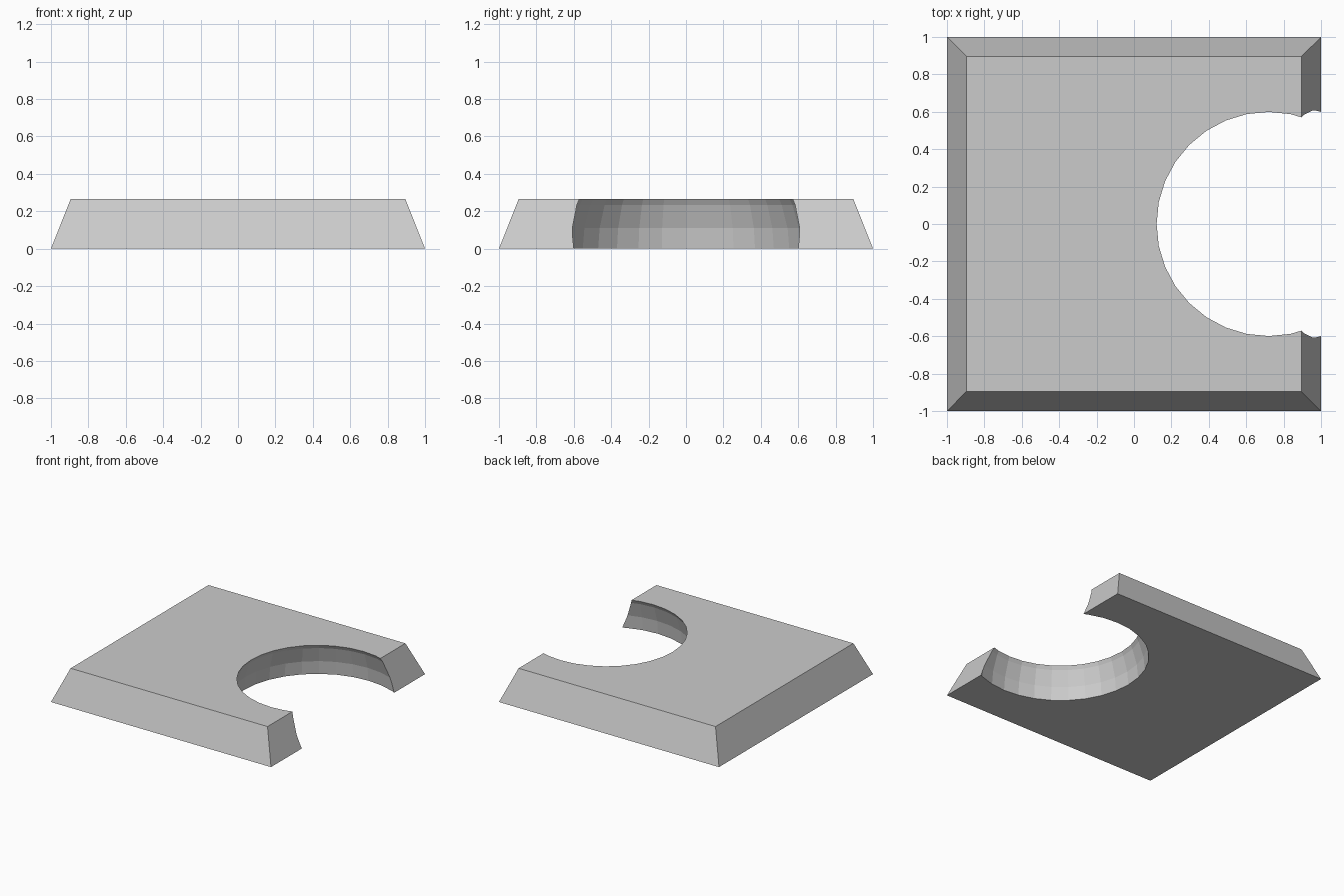
import bpy, bmesh

if "Cube" in bpy.data.objects:
    bpy.data.objects.remove(bpy.data.objects["Cube"])

HEIGHT = 0.265
TOP_SCALE = 0.895

# Square slab with sloping sides
bpy.ops.mesh.primitive_cube_add(size=2, location=(0, 0, 0))
slab = bpy.context.object
slab.name = "slab"
for v in slab.data.vertices:
    top = v.co.z > 0
    s = TOP_SCALE if top else 1.0
    v.co = (v.co.x * s, v.co.y * s, HEIGHT if top else 0.0)

# Low-poly sphere that scoops out the round notch
bpy.ops.mesh.primitive_uv_sphere_add(segments=32, ring_count=16, radius=0.666,
                                     location=(0.72, 0, -0.02))
cutter = bpy.context.object
cutter.name = "notch_cutter"
cutter.hide_render = True

# Cut the notch, then discard the cutter
bpy.ops.object.select_all(action='DESELECT')
slab.select_set(True)
bpy.context.view_layer.objects.active = slab
cut = slab.modifiers.new("notch", 'BOOLEAN')
cut.operation = 'DIFFERENCE'
cut.solver = 'EXACT'
cut.object = cutter
bpy.ops.object.modifier_apply(modifier=cut.name)
bpy.data.objects.remove(cutter, do_unlink=True)
bpy.ops.object.shade_flat()
